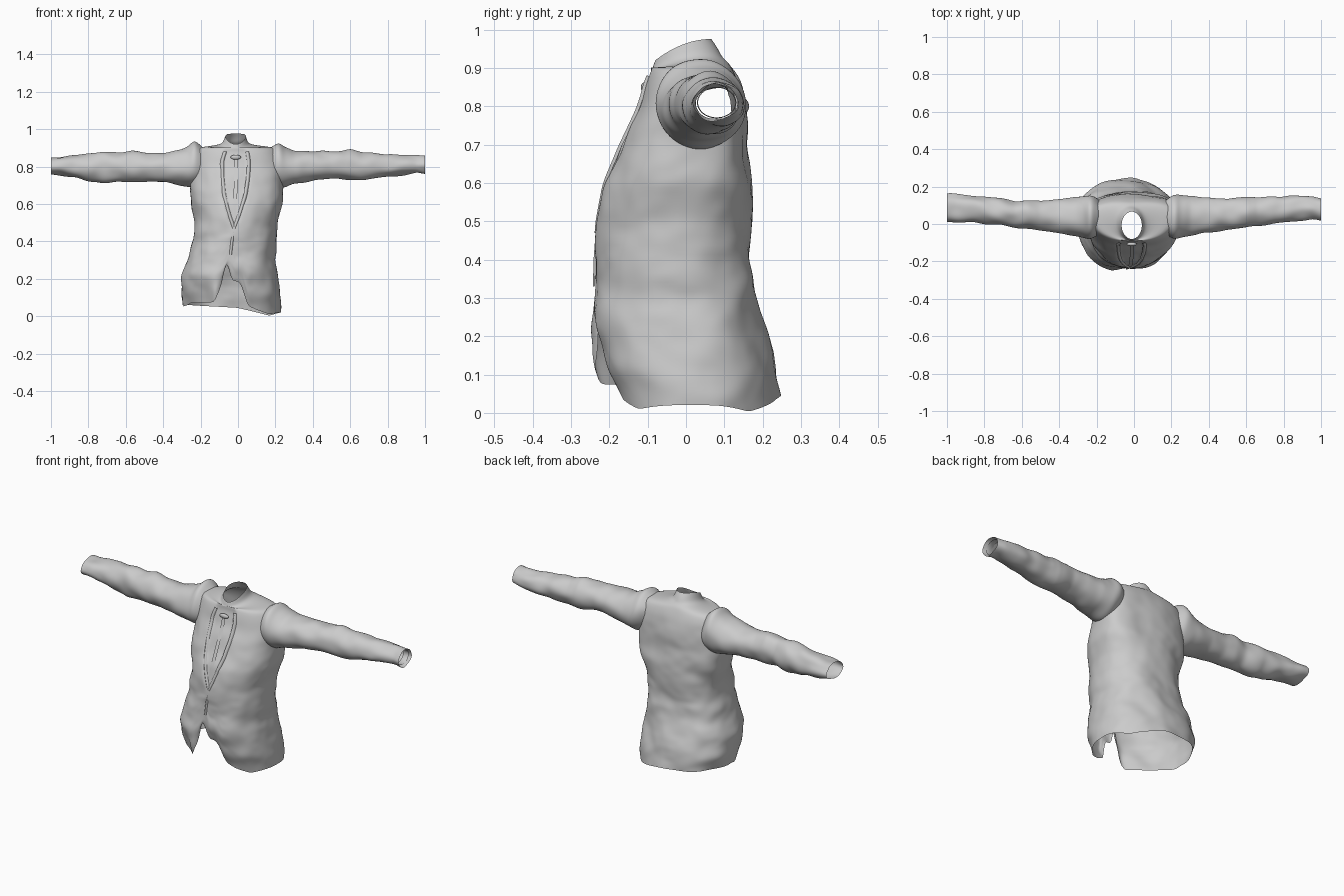
import bpy, bmesh
from math import sin, cos, pi, exp
from mathutils import Vector, noise


def lerp_table(rows, t):
    """Interpolate a table whose first column is the key."""
    if t <= rows[0][0]:
        return rows[0][1:]
    for a, b in zip(rows, rows[1:]):
        if t <= b[0]:
            f = (t - a[0]) / (b[0] - a[0])
            return tuple(p + (q - p) * f for p, q in zip(a[1:], b[1:]))
    return rows[-1][1:]


def spow(v, e):
    return (1 if v >= 0 else -1) * abs(v) ** e


def wrinkle(p, amp, scale):
    return amp * noise.noise(Vector((p[0] * scale, p[1] * scale, p[2] * scale)))


def grid_object(name, rows, closed, keep=None, subdiv=1):
    """Skin a list of point rows into a smooth surface."""
    bm = bmesh.new()
    vs = [[bm.verts.new(p) for p in r] for r in rows]
    n = len(rows[0])
    for r0, r1 in zip(vs, vs[1:]):
        for i in range(n if closed else n - 1):
            q = (r0[i], r0[(i + 1) % n], r1[(i + 1) % n], r1[i])
            c = sum((v.co for v in q), Vector()) / 4
            if keep is None or keep(c):
                bm.faces.new(q)
    bmesh.ops.delete(bm, geom=[v for v in bm.verts if not v.link_faces], context='VERTS')
    bmesh.ops.recalc_face_normals(bm, faces=bm.faces[:])
    for f in bm.faces:
        f.smooth = True
    me = bpy.data.meshes.new(name)
    bm.to_mesh(me)
    bm.free()
    ob = bpy.data.objects.new(name, me)
    bpy.context.collection.objects.link(ob)
    if subdiv:
        m = ob.modifiers.new("smooth", 'SUBSURF')
        m.levels = m.render_levels = subdiv
    return ob


# Torso sections: z, left x, right x, front y, widest y, back y
BODY = [
    (0.00, -0.285, 0.235, -0.175, 0.00, 0.245),
    (0.10, -0.305, 0.230, -0.215, -0.01, 0.235),
    (0.20, -0.300, 0.215, -0.240, -0.02, 0.210),
    (0.30, -0.270, 0.200, -0.240, -0.02, 0.185),
    (0.40, -0.245, 0.200, -0.238, -0.02, 0.165),
    (0.50, -0.232, 0.215, -0.230, -0.01, 0.168),
    (0.60, -0.250, 0.240, -0.212, 0.01, 0.175),
    (0.70, -0.260, 0.248, -0.172, 0.03, 0.162),
    (0.80, -0.255, 0.243, -0.125, 0.04, 0.153),
    (0.86, -0.245, 0.235, -0.108, 0.05, 0.140),
    (0.90, -0.225, 0.210, -0.092, 0.04, 0.120),
]
# Front hem height across x, with the cutaway and the slit
HEM = [(-0.29, 0.05), (-0.25, 0.07), (-0.12, 0.075), (-0.10, 0.12), (-0.07, 0.18),
       (-0.045, 0.32), (-0.028, 0.19), (0.02, 0.185), (0.035, 0.15), (0.05, 0.06),
       (0.10, 0.035), (0.17, 0.01), (0.23, 0.02)]
BACK_HEM = [(-0.27, 0.06), (0.00, 0.045), (0.17, 0.003), (0.23, 0.02)]
# V opening: z, left edge x, right edge x
VEE = [(0.47, -0.022, -0.020), (0.55, -0.050, 0.010), (0.65, -0.075, 0.040),
       (0.75, -0.085, 0.055), (0.83, -0.085, 0.058), (0.88, -0.070, 0.050)]


def body_point(a, z):
    x0, x1, yf, cy, yb = lerp_table(BODY, z)
    cx, hw = (x0 + x1) / 2, (x1 - x0) / 2
    c, s = cos(a), sin(a)
    e = 0.95 if s < 0 else 0.72
    x = cx + hw * spow(c, 0.88)
    y = cy + abs(s) ** e * ((yb - cy) if s > 0 else (yf - cy))
    return x, y


def front_y(x, z):
    best = min((body_point(pi + pi * k / 80, z) for k in range(81)), key=lambda p: abs(p[0] - x))
    return best[1]


N = 112
rows = []
levels = [0.9 * k / 36 for k in range(37)]
for z in levels:
    row = []
    for i in range(N):
        a = 2 * pi * i / N
        x, y = body_point(a, z)
        zz = z
        hem = lerp_table(HEM if sin(a) < -0.05 else BACK_HEM, x)[0]
        if z < 0.45:
            zz = hem + z / 0.45 * (0.45 - hem)
            x, y = body_point(a, z * 0.5 + zz * 0.5)
        if sin(a) < 0:
            # hanging front flap, and the inset shirt front
            y -= 0.05 * exp(-((x + 0.11) / 0.05) ** 2 - ((zz - 0.1) / 0.09) ** 2)
            l, r = lerp_table(VEE, zz)
            if l < x < r and 0.48 < zz < 0.88:
                y += 0.012
        else:
            # back hem swings to one side
            y -= 0.2 * max(0, x) * sin(a) * max(0, 1 - zz / 0.35)
        # drapery folds
        w = wrinkle((x, y, zz * 1.6), 0.012, 7) + wrinkle((x, y, zz * 2), 0.004, 16)
        w *= min(1, (0.95 - z) * 4)
        row.append((x + w * cos(a), y + w * sin(a), zz))
    rows.append(row)

# Shoulder yoke and collar: z, tilt, left x, right x, front y, back y, side lift
TOP = [(0.908, 0.05, -0.165, 0.145, -0.090, 0.112, 0), (0.909, 0.15, -0.115, 0.09, -0.089, 0.100, 0.002),
       (0.914, 0.20, -0.085, 0.056, -0.088, 0.092, 0.006), (0.932, 0.26, -0.076, 0.048, -0.084, 0.082, 0.010),
       (0.948, 0.38, -0.066, 0.042, -0.080, 0.066, 0.014)]
for z, tilt, x0, x1, yf, yb, lift in TOP:
    row = []
    for i in range(N):
        a = 2 * pi * i / N
        h = (yb - yf) / 2
        row.append(((x0 + x1) / 2 + (x1 - x0) / 2 * cos(a), (yf + yb) / 2 + h * sin(a),
                    z + tilt * h * sin(a) + lift * cos(a) ** 2))
    rows.append(row)


def not_armhole(c):
    return not (abs(c.x) > 0.205 and ((c.y - 0.05) / 0.075) ** 2 + ((c.z - 0.80) / 0.085) ** 2 < 1)


grid_object("jacket_body", rows, True, not_armhole)

# Sleeves: distance from centre, low z, high z, front y, back y
RIGHT = [(0.185, 0.715, 0.900, -0.055, 0.125), (0.21, 0.70, 0.922, -0.072, 0.145),
         (0.235, 0.690, 0.940, -0.082, 0.152),
         (0.265, 0.688, 0.912, -0.076, 0.150), (0.31, 0.698, 0.890, -0.066, 0.145),
         (0.40, 0.717, 0.873, -0.050, 0.132), (0.50, 0.718, 0.873, -0.035, 0.125),
         (0.57, 0.715, 0.885, -0.025, 0.128), (0.63, 0.720, 0.878, -0.020, 0.122),
         (0.72, 0.710, 0.878, -0.005, 0.138), (0.80, 0.722, 0.870, 0.003, 0.145),
         (0.90, 0.745, 0.858, 0.008, 0.155), (1.00, 0.760, 0.848, 0.012, 0.165)]
LEFT = [(0.17, 0.72, 0.900, -0.055, 0.125), (0.195, 0.705, 0.918, -0.070, 0.145),
        (0.22, 0.690, 0.932, -0.080, 0.155),
        (0.25, 0.685, 0.905, -0.075, 0.157), (0.30, 0.706, 0.885, -0.063, 0.150),
        (0.40, 0.727, 0.882, -0.048, 0.142), (0.50, 0.735, 0.880, -0.030, 0.135),
        (0.60, 0.728, 0.892, -0.020, 0.147), (0.66, 0.728, 0.876, -0.010, 0.142),
        (0.80, 0.745, 0.868, 0.008, 0.150), (0.90, 0.755, 0.862, 0.018, 0.152),
        (0.96, 0.764, 0.858, 0.024, 0.146), (1.00, 0.762, 0.860, 0.018, 0.136)]


def sleeve(name, table, side):
    out, start = [], table[0][0]
    for k in range(57):
        d = start + (1 - start) * k / 56
        z0, z1, y0, y1 = lerp_table(table, d)
        ring = []
        for i in range(32):
            a = 2 * pi * i / 32
            w = wrinkle((d * 1.1 * side, cos(a) * 0.1, sin(a) * 0.1), 0.009, 11)
            ring.append((side * d, (y0 + y1) / 2 + ((y1 - y0) / 2 + w) * cos(a),
                         (z0 + z1) / 2 + ((z1 - z0) / 2 + w) * sin(a)))
        out.append(ring)
    return grid_object(name, out, True)


sleeve("right_sleeve", RIGHT, -1)
sleeve("left_sleeve", LEFT, 1)

# Inner cuff on the left sleeve
grid_object("left_cuff", [[(x, 0.080 + r * cos(2 * pi * i / 24), 0.810 + r * 0.8 * sin(2 * pi * i / 24))
                           for i in range(24)] for x, r in ((0.95, 0.052), (0.97, 0.048), (0.985, 0.050))], True)


def front_strip(name, path, width, lift):
    """Raised cloth strip following the chest along (z, x) points."""
    strip = []
    for k in range(25):
        z = path[0][0] + (path[-1][0] - path[0][0]) * k / 24
        x = lerp_table(path, z)[0]
        strip.append([(x + width * u, front_y(x + width * u, z) - lift * (1 - u * u) + 0.002, z)
                      for u in (-1, -0.5, 0, 0.5, 1)])
    return grid_object(name, strip, False)


# Lapel rolls, closing edge, shirt placket
front_strip("right_lapel_roll", [(z, l) for z, l, r in VEE], 0.010, 0.009)
front_strip("left_lapel_roll", [(z, r) for z, l, r in VEE], 0.010, 0.009)
front_strip("closing_edge", [(0.33, -0.04), (0.42, -0.03), (0.49, -0.015)], 0.007, 0.006)
front_strip("shirt_placket", [(0.52, -0.02), (0.70, -0.012), (0.86, -0.012)], 0.010, 0.000)

# Small knot at the throat
bpy.ops.mesh.primitive_uv_sphere_add(segments=16, ring_count=8, location=(-0.012, front_y(-0.012, 0.85) + 0.003, 0.85))
knot = bpy.context.object
knot.name = "throat_knot"
knot.scale = (0.028, 0.010, 0.013)
bpy.ops.object.shade_smooth()
